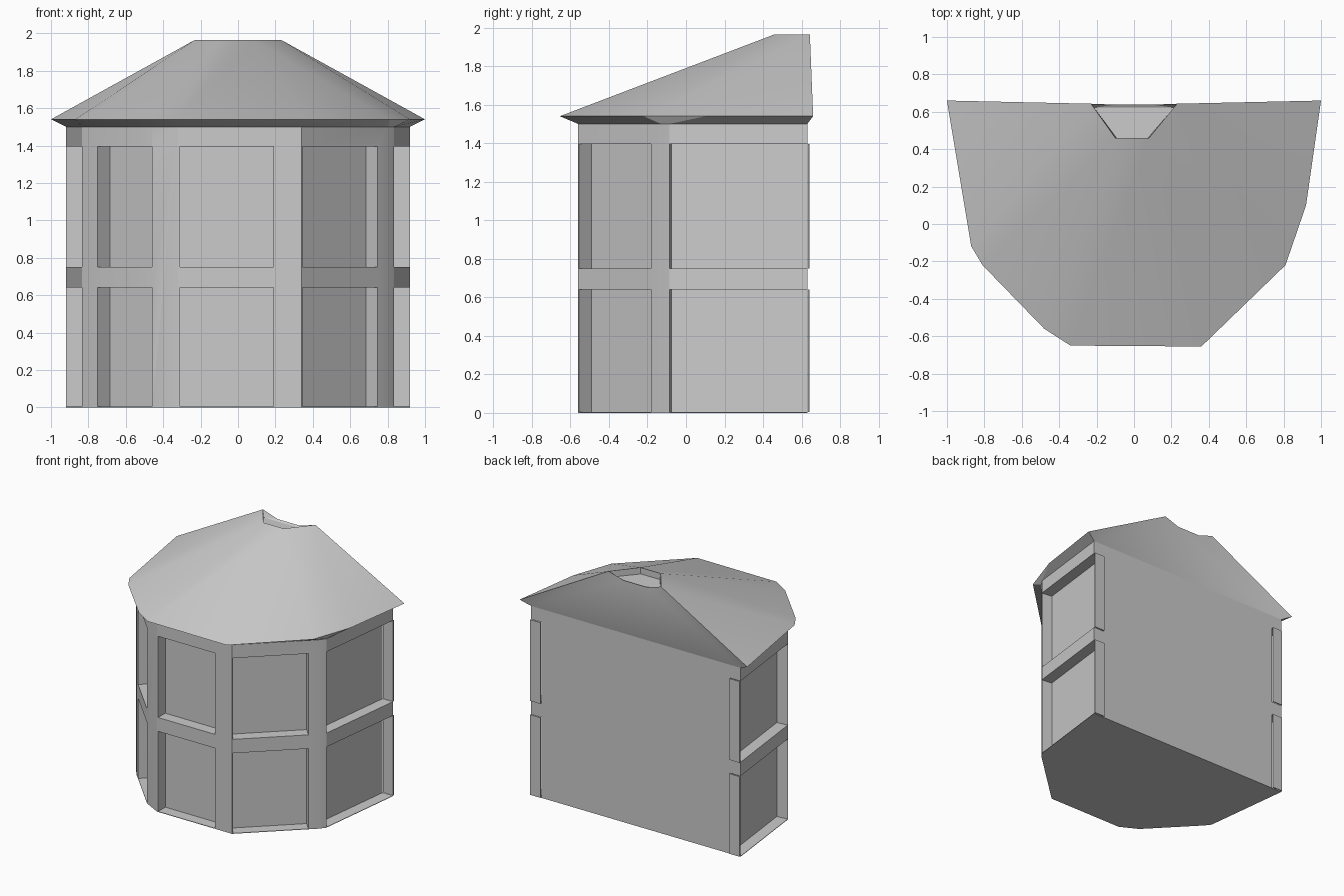
import bpy, bmesh, math
from mathutils import Vector

cube = bpy.data.objects.get("Cube")
if cube:
    bpy.data.objects.remove(cube, do_unlink=True)

GREY = (0.6, 0.6, 0.6, 1)
mat = bpy.data.materials.new("plain grey")
mat.use_nodes = True
mat.diffuse_color = GREY
mat.node_tree.nodes["Principled BSDF"].inputs["Base Color"].default_value = GREY

# Wall outline, running from the back right corner around the front
WALL = [(-.92, .63), (-.835, -.085), (-.80, -.13), (-.46, -.485), (-.32, -.56),
        (.34, -.56), (.80, -.13), (.835, -.085), (.92, .63)]
# Eaves outline, one corner for each wall corner
EAVES = [(-1, .66), (-.87, -.12), (-.81, -.22), (-.48, -.56), (-.34, -.65),
         (.36, -.655), (.81, -.22), (.92, .10), (1, .66)]
STOREYS = [(.004, .64), (.75, 1.395)]
WALL_TOP, EAVES_Z, PEAK, PIT = 1.5, 1.54, 1.965, 1.915
DEPTH = .09


def finish(name, bm):
    """Turn a bmesh into a grey object with outward normals."""
    bmesh.ops.recalc_face_normals(bm, faces=bm.faces)
    mesh = bpy.data.meshes.new(name)
    bm.to_mesh(mesh)
    bm.free()
    mesh.materials.append(mat)
    ob = bpy.data.objects.new(name, mesh)
    bpy.context.collection.objects.link(ob)
    return ob


def add_prism(bm, outline, low, high):
    base = bm.faces.new([bm.verts.new((x, y, low)) for x, y in outline])
    top = bmesh.ops.extrude_face_region(bm, geom=[base])["geom"]
    verts = [v for v in top if isinstance(v, bmesh.types.BMVert)]
    bmesh.ops.translate(bm, verts=verts, vec=(0, 0, high - low))


def recess_outline(start, end):
    """Rectangle along a wall, reaching inward by DEPTH and a little outward."""
    a, b = Vector(start), Vector(end)
    along = (b - a).normalized()
    inward = Vector((-along.y, along.x))
    return [a - inward * .03, b - inward * .03, b + inward * DEPTH, a + inward * DEPTH]


# Walls with recessed bays on both storeys
bm = bmesh.new()
add_prism(bm, WALL, 0, WALL_TOP)
walls = finish("walls", bm)

BAYS = [((-.932, .73), (-.835, -.085)), ((-.75, -.182), (-.46, -.485)),
        ((-.31, -.56), (.19, -.56)), ((.345, -.555), (.745, -.181)),
        ((.835, -.085), (.932, .73))]
bm = bmesh.new()
for start, end in BAYS:
    for low, high in STOREYS:
        add_prism(bm, recess_outline(start, end), low, high)
cutter = finish("bay_cutter", bm)
cutter.hide_render = True

cut = walls.modifiers.new("bays", "BOOLEAN")
cut.operation, cut.solver, cut.object = "DIFFERENCE", "EXACT", cutter
bpy.context.view_layer.objects.active = walls
bpy.ops.object.modifier_apply(modifier=cut.name)
bpy.data.objects.remove(cutter, do_unlink=True)

# Thin plates closing the back ends of the side bays
for side, label in ((1, "left"), (-1, "right")):
    bm = bmesh.new()
    for low, high in STOREYS:
        add_prism(bm, [(side * x, y) for x, y in
                       ((.83, .632), (.92, .632), (.92, .641), (.83, .641))], low, high)
    finish(label + "_end_plates", bm)

# Roof: sloping eaves underside, faceted slopes, and a small sunken peak
bm = bmesh.new()
base = [bm.verts.new((x, y, WALL_TOP)) for x, y in WALL]
eaves = [bm.verts.new((x, y, EAVES_Z)) for x, y in EAVES]
RIDGE = [(-.23, .643), (-.1, .46), (.08, .46), (.23, .643)]
ridge = [bm.verts.new((x, y, PEAK)) for x, y in RIDGE]
pit = [bm.verts.new((x * .93, min(y, .622), PIT)) for x, y in RIDGE]
lip = [bm.verts.new((x, .638, PIT + .01)) for x in (-.1, .1)]
meets = [0, 0, 0, 1, 1, 2, 2, 3, 3]    # ridge point above each eaves corner

for i in range(len(eaves) - 1):
    bm.faces.new((base[i], base[i + 1], eaves[i + 1], eaves[i]))
    here, there = ridge[meets[i]], ridge[meets[i + 1]]
    bm.faces.new((eaves[i], eaves[i + 1], there))
    if here != there:
        bm.faces.new((eaves[i], there, here))
for i in range(3):
    bm.faces.new((ridge[i], ridge[i + 1], pit[i + 1], pit[i]))
bm.faces.new(pit)
bm.faces.new((pit[0], pit[3], lip[1], lip[0]))
bm.faces.new((ridge[0], pit[0], lip[0]))
bm.faces.new((ridge[3], lip[1], pit[3]))
# Gable at the back, flush with the wall below
bm.faces.new((base[0], eaves[0], ridge[0]))
bm.faces.new((base[8], ridge[3], eaves[8]))
bm.faces.new((base[0], ridge[0], lip[0]))
bm.faces.new((base[8], lip[1], ridge[3]))
bm.faces.new((base[0], lip[0], lip[1], base[8]))
bm.faces.new(base)
roof = finish("roof", bm)

bpy.ops.object.select_all(action="DESELECT")
for ob in (walls, roof):
    ob.select_set(True)
bpy.context.view_layer.objects.active = roof
bpy.ops.object.shade_smooth_by_angle(angle=math.radians(25))
